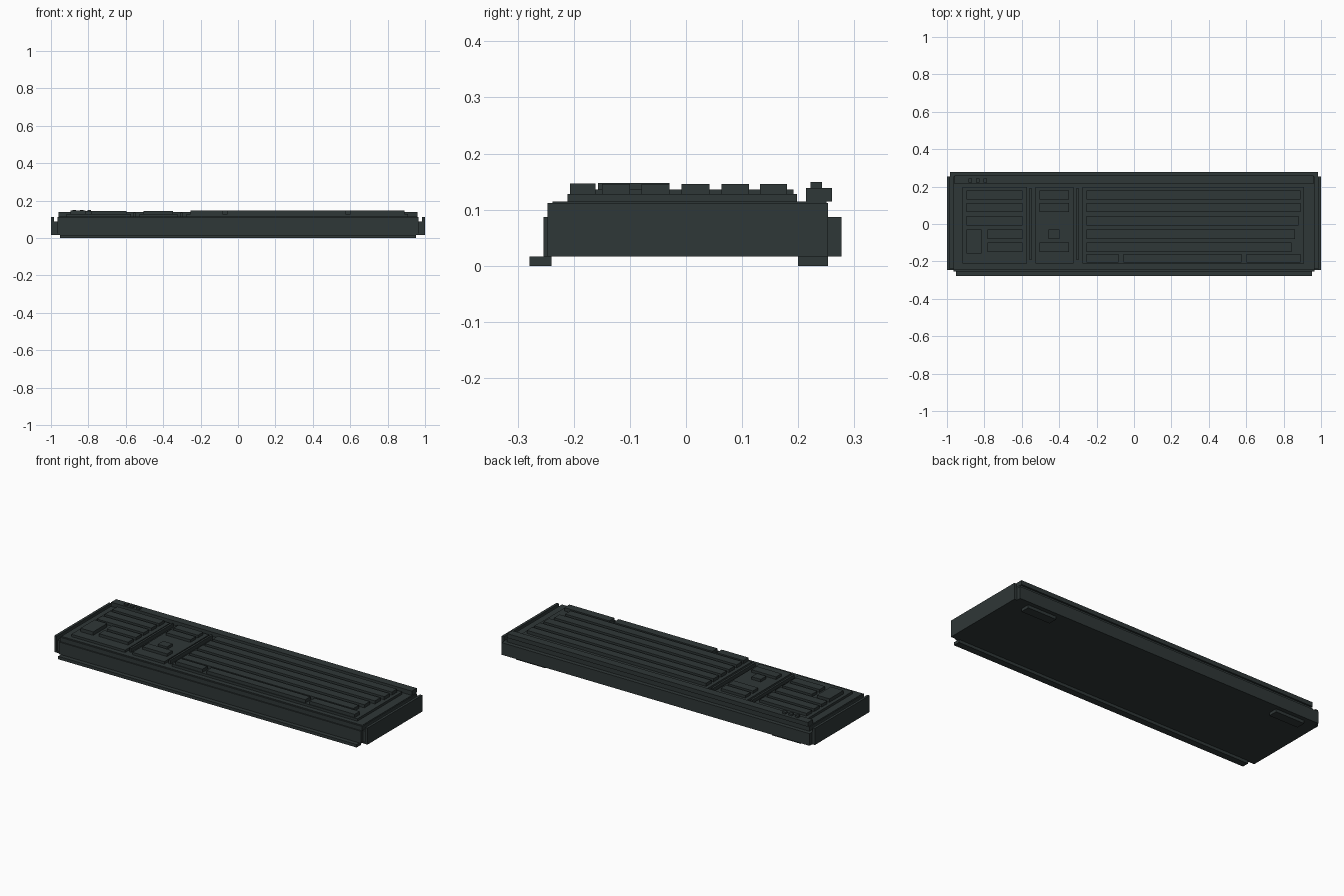
import bpy

if "Cube" in bpy.data.objects:
    bpy.data.objects.remove(bpy.data.objects["Cube"])

mat = bpy.data.materials.new("dark slate plastic")
mat.diffuse_color = (0.028, 0.038, 0.038, 1)
mat.use_nodes = True
mat.node_tree.nodes["Principled BSDF"].inputs["Base Color"].default_value = mat.diffuse_color


def boxes(name, items):
    """One object made of boxes given as (x0, x1, y0, y1, z0, z1)."""
    verts, faces = [], []
    for x0, x1, y0, y1, z0, z1 in items:
        b = len(verts)
        verts += [(x, y, z) for z in (z0, z1)
                  for x, y in ((x0, y0), (x1, y0), (x1, y1), (x0, y1))]
        faces += [(b + 3, b + 2, b + 1, b), (b + 4, b + 5, b + 6, b + 7)]
        faces += [(b + i, b + (i + 1) % 4, b + 4 + (i + 1) % 4, b + 4 + i)
                  for i in range(4)]
    mesh = bpy.data.meshes.new(name)
    mesh.from_pydata(verts, [], faces)
    mesh.materials.append(mat)
    ob = bpy.data.objects.new(name, mesh)
    bpy.context.collection.objects.link(ob)
    return ob


# Case: floor, core, deck and surrounding panels
boxes("bottom_plate", [(-0.985, 0.985, -0.247, 0.253, 0.017, 0.024)])
boxes("case_core", [(-0.965, 0.965, -0.247, 0.253, 0.024, 0.112)])
boxes("top_deck", [(-0.96, 0.96, -0.238, 0.25, 0.112, 0.1145)])
boxes("front_panel", [(-0.965, 0.965, -0.254, -0.247, 0.017, 0.087)])
boxes("back_panel", [(-0.983, 0.983, 0.253, 0.277, 0.017, 0.087)])
for side, s in (("left", -1), ("right", 1)):
    x0, x1 = sorted((s * 0.985, s * 1.0))
    boxes(side + "_end_panel", [(x0, x1, -0.247, 0.253, 0.017, 0.112)])
    x0, x1 = sorted((s * 0.965, s * 0.985))
    boxes(side + "_end_joint", [(x0, x1, -0.24, 0.253, 0.024, 0.087)])
    x0, x1 = sorted((s * 0.725, s * 0.91))
    boxes(side + "_rear_foot", [(x0, x1, 0.2, 0.253, 0, 0.017)])
boxes("front_foot_strip", [(-0.953, 0.953, -0.279, -0.24, 0, 0.017)])

# Rear ridge with three indicator bumps
boxes("rear_ridge", [(-0.96, 0.96, 0.214, 0.26, 0.1145, 0.139)])
boxes("indicator_lights", [(x - 0.01, x + 0.01, 0.222, 0.242, 0.139, 0.149)
                           for x in (-0.875, -0.835, -0.795)])

# Raised plates under each key group, and the dividers between them
PLATE = 0.128
for name, x0, x1 in (("number_plate", -0.917, -0.573),
                     ("arrow_plate", -0.527, -0.323),
                     ("main_plate", -0.275, 0.91)):
    boxes(name, [(x0, x1, -0.211, 0.198, 0.1145, PLATE)])
boxes("dividers", [(x - 0.006, x + 0.006, -0.192, 0.192, 0.1145, 0.136)
                   for x in (-0.554, -0.302)])

# Main key rows, back to front
rows = [(0.132, 0.18), (0.063, 0.112), (-0.008, 0.042),
        (-0.079, -0.029), (-0.15, -0.1), (-0.207, -0.161)]
ends = (0.89, 0.89, 0.88, 0.862, 0.842)
main = [(-0.254, e, *r, PLATE, 0.146) for e, r in zip(ends, rows)]
main += [(a, b, *rows[5], PLATE, 0.147)
         for a, b in ((-0.254, -0.083), (-0.056, 0.575), (0.602, 0.89))]
boxes("main_keys", main)

# Number keys: three full rows, two short rows and a tall key
pad = [(-0.896, -0.597, *r, PLATE, 0.144) for r in rows[:3]]
pad += [(-0.783, -0.597, *r, PLATE, 0.144) for r in rows[3:5]]
pad.append((-0.896, -0.815, -0.157, -0.029, PLATE, 0.148))
boxes("number_keys", pad)

# Arrow group
nav = [(-0.505, -0.348, *rows[i], PLATE, 0.143) for i in (0, 1, 4)]
nav.append((-0.457, -0.398, *rows[3], PLATE, 0.143))
boxes("arrow_keys", nav)
